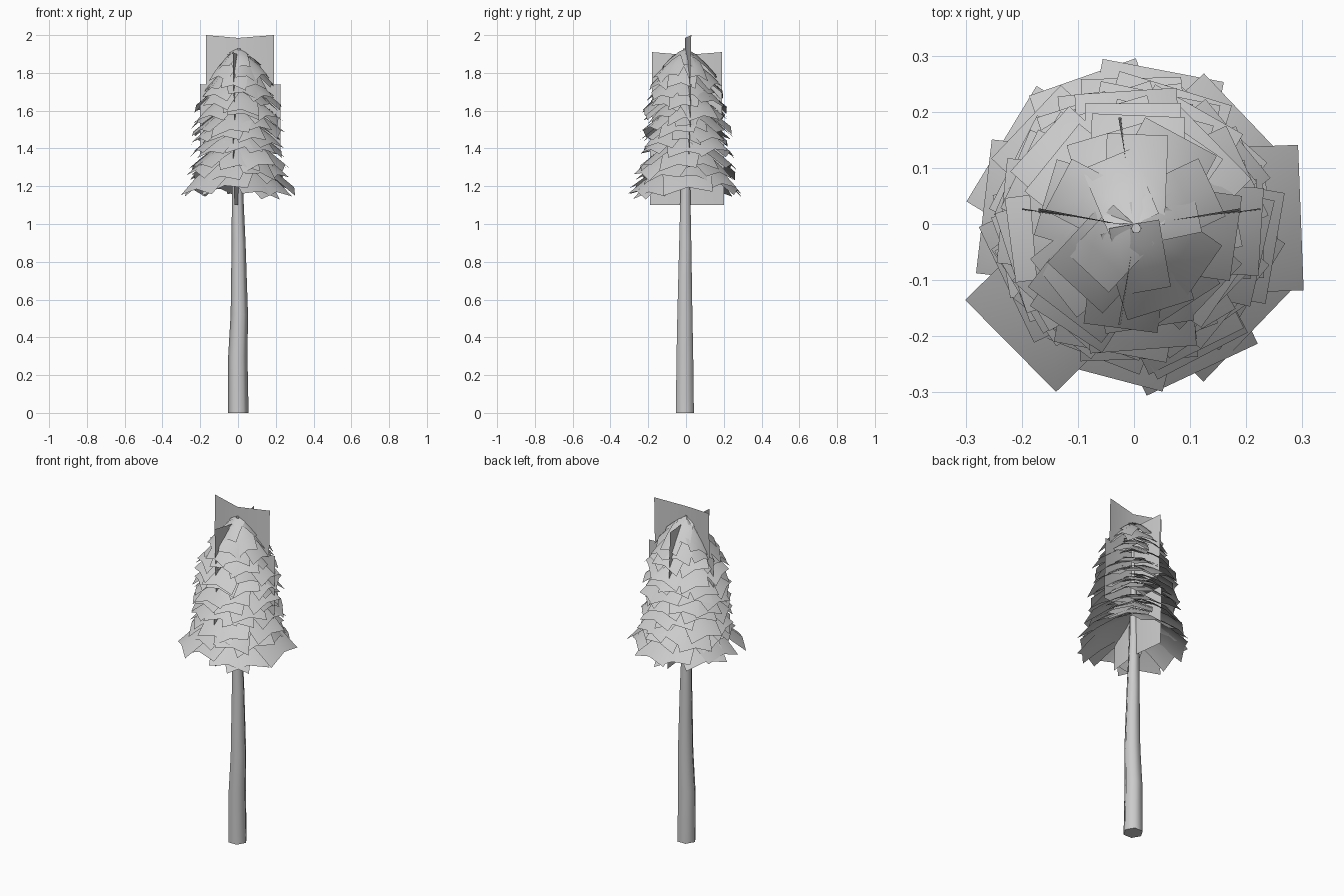
import bpy, bmesh, math, random

random.seed(5)
cube = bpy.data.objects.get("Cube")
if cube:
    bpy.data.objects.remove(cube, do_unlink=True)

grey = bpy.data.materials.new("plain_grey")
grey.use_nodes = True
grey.diffuse_color = (0.6, 0.6, 0.6, 1)
grey.node_tree.nodes["Principled BSDF"].inputs["Base Color"].default_value = (0.6, 0.6, 0.6, 1)


def finish(bm, name):
    mesh = bpy.data.meshes.new(name)
    bm.to_mesh(mesh)
    bm.free()
    mesh.materials.append(grey)
    for p in mesh.polygons:
        p.use_smooth = len(p.vertices) == 4
    obj = bpy.data.objects.new(name, mesh)
    bpy.context.collection.objects.link(obj)


def sheet(bm, rows, cols, point):
    """Grid of quads; point(u, v) gives positions for u in 0..1, v in -1..1."""
    grid = [[bm.verts.new(point(i / rows, 2 * j / cols - 1)) for j in range(cols + 1)]
            for i in range(rows + 1)]
    for i in range(rows):
        for j in range(cols):
            bm.faces.new((grid[i][j], grid[i + 1][j], grid[i + 1][j + 1], grid[i][j + 1]))


# Trunk: slightly crooked tapering six-sided tube (x, y, z, radius)
path = [(0.001, -0.006, 0, 0.055), (-0.001, -0.006, 0.3, 0.051), (0.007, -0.006, 0.52, 0.046),
        (0.003, -0.004, 0.9, 0.037), (-0.003, -0.003, 1.2, 0.029), (0.004, -0.008, 1.93, 0.009)]
SIDES = 6
bm = bmesh.new()
rings = []
for x, y, z, r in path:
    angles = [math.tau * k / SIDES for k in range(SIDES)]
    rings.append([bm.verts.new((x + r * math.cos(a), y + r * math.sin(a), z)) for a in angles])
for low, high in zip(rings, rings[1:]):
    for k in range(SIDES):
        n = (k + 1) % SIDES
        bm.faces.new((low[k], low[n], high[n], high[k]))
bm.faces.new(rings[0][::-1])
bm.faces.new(rings[-1])
finish(bm, "trunk")

# Upright crossed cards, folded along the trunk (name, along x, bottom, top, from, to)
uprights = [("crown_card", True, 1.64, 2.0, -0.17, 0.19),
            ("upper_cross_card", False, 1.53, 1.91, -0.18, 0.19),
            ("middle_card", True, 1.37, 1.74, -0.2, 0.225),
            ("lower_cross_card", False, 1.1, 1.46, -0.19, 0.2)]
for name, along_x, bottom, top, start, end in uprights:
    def upright(u, v):
        side = v * (end if v > 0 else -start)
        z = bottom + (top - bottom) * u - 0.015 * (1 - abs(v)) * u
        fold = (0.024 + 0.009 * u) * abs(v)
        return (side, fold - 0.005, z) if along_x else (-fold + 0.005, side, z)
    bm = bmesh.new()
    sheet(bm, 2, 2, upright)
    finish(bm, name)

# Foliage tiers of drooping square cards (tip height, corner radius, drop, card count)
tiers = [(1.145, 0.335, 0.23, 10), (1.235, 0.285, 0.20, 9), (1.30, 0.275, 0.18, 9),
         (1.365, 0.262, 0.175, 9), (1.425, 0.262, 0.17, 9), (1.485, 0.255, 0.165, 9),
         (1.545, 0.252, 0.16, 9), (1.605, 0.245, 0.16, 8), (1.665, 0.222, 0.16, 8),
         (1.715, 0.203, 0.17, 7), (1.765, 0.18, 0.165, 6), (1.83, 0.135, 0.105, 4)]
for t, (tip, corner, drop, count) in enumerate(tiers):
    bm = bmesh.new()
    for k in range(count):
        a = math.tau * (k + random.uniform(-0.25, 0.25)) / count + t * 0.9
        reach_corner = corner * random.uniform(0.88, 1.0)
        half = reach_corner * random.uniform(0.32, 0.42)
        reach = math.sqrt(reach_corner ** 2 - half ** 2)
        lift = random.uniform(-0.022, 0.018) if t < 10 else random.uniform(-0.012, 0.0)
        twist = random.uniform(-0.022, 0.022)

        def leaf(u, v):
            x, y = u * reach, v * half
            d = math.hypot(x, y) / corner
            z = tip + drop * (1 - d ** 1.35) + lift + u * (twist * v - 0.01 * abs(v))
            return (x * math.cos(a) - y * math.sin(a), x * math.sin(a) + y * math.cos(a), z)
        sheet(bm, 3, 2, leaf)
    finish(bm, "foliage_tier_%d" % (t + 1))
